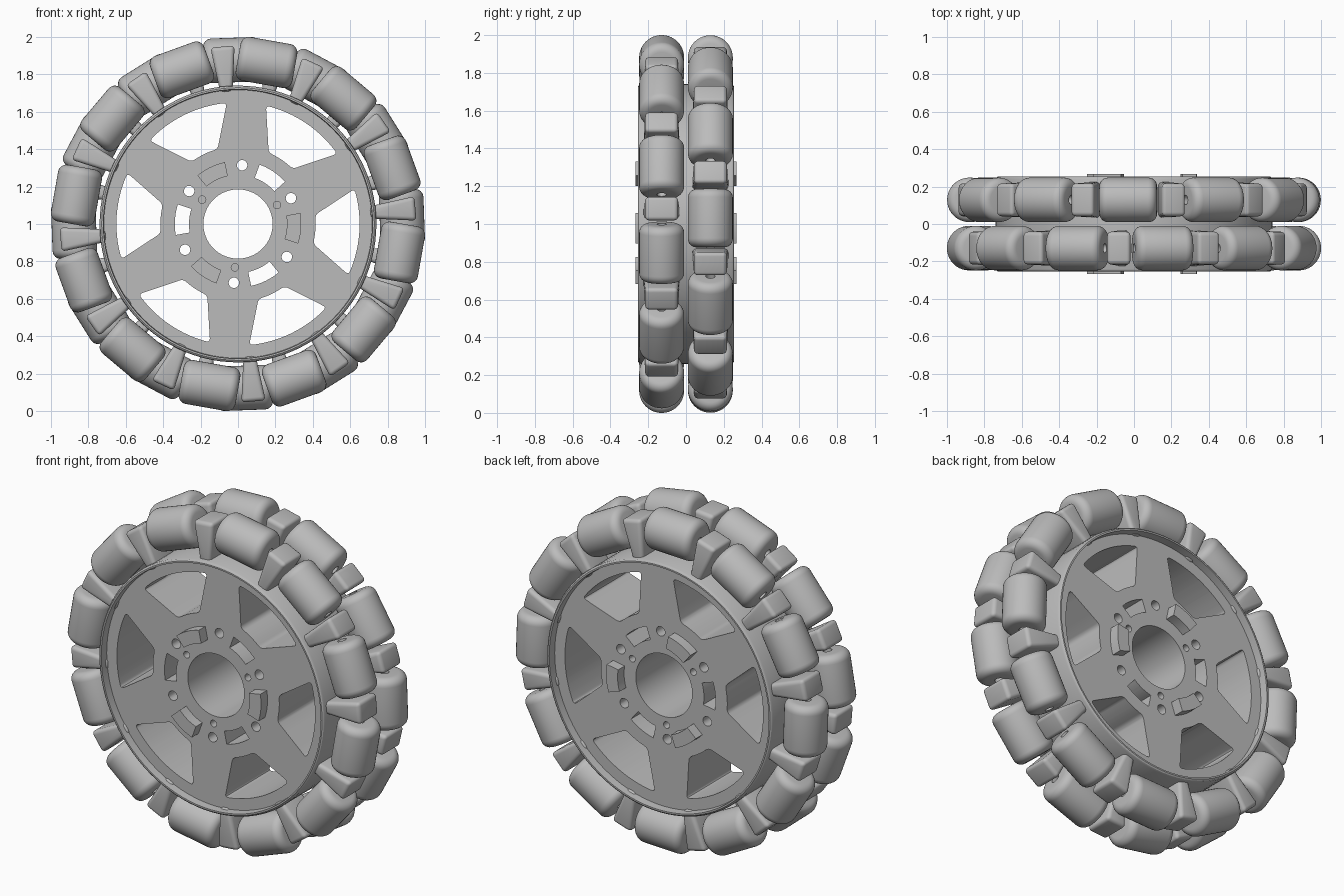
import bpy, bmesh
from math import sin, cos, pi, radians
from mathutils import Matrix, Vector

if "Cube" in bpy.data.objects:
    bpy.data.objects.remove(bpy.data.objects["Cube"])

grey = bpy.data.materials.new("plain_grey")
grey.use_nodes = True
grey.diffuse_color = (0.5, 0.5, 0.5, 1)
grey.node_tree.nodes["Principled BSDF"].inputs["Base Color"].default_value = (0.5, 0.5, 0.5, 1)

AXLE_Z = 1.0
HALF = 0.253         # half the hub depth at the rim lip
FACE = 0.206         # half the hub depth at the recessed face
PHASE = 4            # angle of the first spoke, clockwise from the top


def make_object(name, bm):
    bmesh.ops.recalc_face_normals(bm, faces=bm.faces)
    mesh = bpy.data.meshes.new(name)
    bm.to_mesh(mesh)
    bm.free()
    mesh.materials.append(grey)
    obj = bpy.data.objects.new(name, mesh)
    bpy.context.collection.objects.link(obj)
    obj.location.z = AXLE_Z
    return obj


def smooth(obj, angle=35):
    bpy.ops.object.select_all(action='DESELECT')
    obj.select_set(True)
    bpy.context.view_layer.objects.active = obj
    bpy.ops.object.shade_smooth_by_angle(angle=radians(angle))


def lathe(profile, axis, steps):
    """Spin a closed or axis-touching profile of points around an axis."""
    bm = bmesh.new()
    verts = [bm.verts.new(p) for p in profile]
    edges = [bm.edges.new(pair) for pair in zip(verts, verts[1:])]
    bmesh.ops.spin(bm, geom=verts + edges, cent=(0, 0, 0), axis=axis,
                   angle=2 * pi, steps=steps, use_merge=True)
    bmesh.ops.remove_doubles(bm, verts=bm.verts, dist=1e-5)
    return bm


def polar(r, deg):
    return (r * sin(radians(deg)), r * cos(radians(deg)))


def arc(r, a, b, n):
    return [polar(r, a + (b - a) * i / n) for i in range(n + 1)]


def circle(center, r, n=24):
    return [(center[0] + x, center[1] + z) for x, z in arc(r, 0, 360, n)[:-1]]


def prism(bm, outline, y0, y1, corners=(), radius=0.02):
    """Extrude an outline along y and round the listed corner edges."""
    n = len(outline)
    front = [bm.verts.new((x, y0, z)) for x, z in outline]
    back = [bm.verts.new((x, y1, z)) for x, z in outline]
    bm.faces.new(front)
    bm.faces.new(back[::-1])
    for i in range(n):
        j = (i + 1) % n
        bm.faces.new((front[j], front[i], back[i], back[j]))
    if corners:
        edges = [bm.edges.get((front[i], back[i])) for i in corners]
        bmesh.ops.bevel(bm, geom=edges, offset=radius, segments=4,
                        profile=0.5, affect='EDGES', clamp_overlap=True)


# Hub: turned body with recessed faces, a thin rim lip and a central bore
BORE, RIM = 0.185, 0.74
side = [(BORE, FACE), (0.717, FACE), (0.72, HALF), (0.729, HALF),
        (0.736, HALF - 0.005), (RIM, HALF - 0.014)]
loop = [(r, -y) for r, y in side] + [(r, y) for r, y in reversed(side)]
loop.append(loop[0])
hub = make_object("hub", lathe([(r, y, 0) for r, y in loop], (0, 1, 0), 96))

# Hub openings: spoke windows, bolt holes, slots and blind pin holes
cut = bmesh.new()
for k in range(6):
    a = PHASE + 60 * k
    window = arc(0.65, a + 9.3, a + 50.7, 16) + arc(0.415, a + 40.7, a + 19.3, 8)
    prism(cut, window, -0.4, 0.4, corners=(0, 16, 17, 25))
    prism(cut, circle(polar(0.315, a), 0.028), -0.4, 0.4)
    if k % 2 == 0:
        slot = arc(0.338, a + 16, a + 44, 6) + arc(0.262, a + 44, a + 16, 6)
        prism(cut, slot, -0.4, 0.4)
    else:
        for s in (-1, 1):
            prism(cut, circle(polar(0.232, a), 0.02, 16), s * 0.1, s * 0.4)
cutter = make_object("hub_cutter", cut)
cutter.hide_render = True
mod = hub.modifiers.new("openings", 'BOOLEAN')
mod.object = cutter
mod.operation = 'DIFFERENCE'
mod.solver = 'EXACT'
bpy.context.view_layer.objects.active = hub
bpy.ops.object.modifier_apply(modifier=mod.name)
bpy.data.objects.remove(cutter)
smooth(hub, 30)

# Locking tabs standing proud of both hub faces
tabs = bmesh.new()
for a in (94, 214, 334):
    outline = arc(0.338, a - 14, a + 14, 6) + arc(0.262, a + 14, a - 14, 6)
    for s in (-1, 1):
        prism(tabs, outline, s * 0.17, s * 0.267)
smooth(make_object("locking_tabs", tabs), 30)

# Roller: rounded barrel with a pin recess in each end
LENGTH, RADIUS, ROUND = 0.154, 0.119, 0.045
end = [(0.11, 0), (0.11, 0.025), (LENGTH, 0.025)]
for i in range(7):
    t = i / 6 * pi / 2
    end.append((LENGTH - ROUND * (1 - cos(t)), RADIUS - ROUND * (1 - sin(t))))
profile = [(-x, 0, r) for x, r in end] + [(x, 0, r) for x, r in reversed(end)]
roller = make_object("roller", lathe(profile, (1, 0, 0), 40))
smooth(roller)

# Bracket: rounded wedge, wide across the top and slightly longer at the foot
bm = bmesh.new()
bmesh.ops.create_cube(bm, size=2)
for v in bm.verts:
    top = v.co.z > 0
    v.co = Vector((v.co.x * (0.065 if top else 0.033),
                   v.co.y * (0.087 if top else 0.096),
                   0.952 if top else 0.71))
bmesh.ops.bevel(bm, geom=bm.edges[:], offset=0.022, segments=4,
                profile=0.5, affect='EDGES')
bracket = make_object("bracket", bm)
smooth(bracket, 50)


def place_ring(source, name, y, start):
    for k in range(12):
        obj = bpy.data.objects.new(f"{name}_{k + 1}", source.data)
        bpy.context.collection.objects.link(obj)
        obj.matrix_world = (Matrix.Translation((0, y, AXLE_Z))
                            @ Matrix.Rotation(radians(start + 30 * k), 4, 'Y'))


# Two staggered rings of rollers and brackets
roller.data.transform(Matrix.Translation((0, 0, 0.877)))
for label, y, start in (("front", -0.129, 10), ("back", 0.129, -2)):
    place_ring(roller, label + "_roller", y, start)
    place_ring(bracket, label + "_bracket", y, start + 15)
for source in (roller, bracket):
    bpy.data.objects.remove(source)
